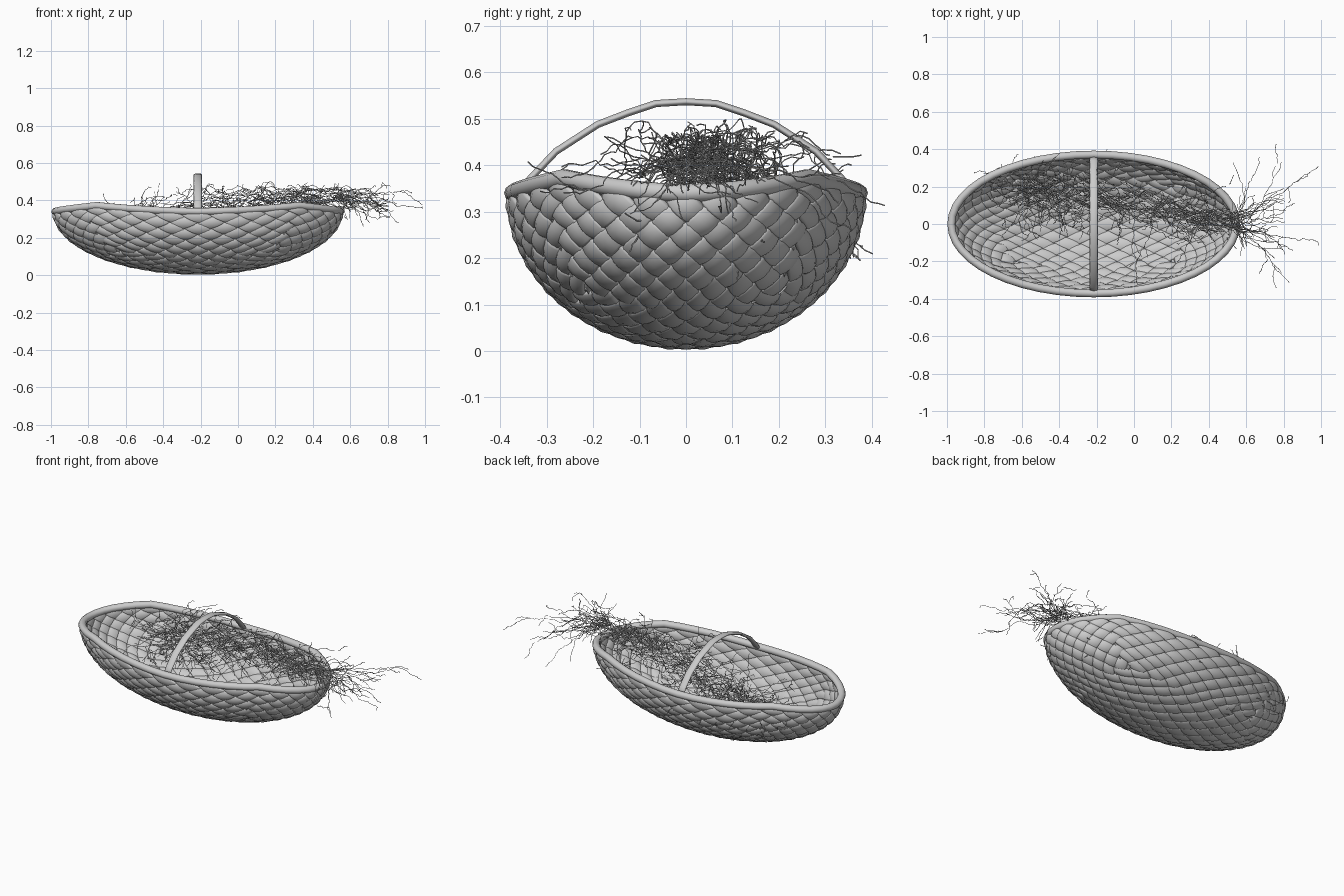
import bpy, bmesh, math, random
from mathutils import Vector as V

if "Cube" in bpy.data.objects:
    bpy.data.objects.remove(bpy.data.objects["Cube"])

random.seed(7)
CX, A, B, C, ZC = -0.215, 0.763, 0.374, 0.335, 0.353   # basket centre and radii
N = 8                                                  # weave cells per side


def material(name, rgb):
    m = bpy.data.materials.new(name)
    m.diffuse_color = (*rgb, 1)
    m.use_nodes = True
    m.node_tree.nodes["Principled BSDF"].inputs["Base Color"].default_value = m.diffuse_color
    return m


wicker = material("light grey wicker", (0.6, 0.6, 0.6))


def loft(bm, rings, loop=False):
    """Skin a list of cross-section rings."""
    rows = [[bm.verts.new(p) for p in r] for r in rings]
    k = len(rows[0])
    for a, b in zip(rows, rows[1:] + (rows[:1] if loop else [])):
        for i in range(k):
            bm.faces.new((a[i], a[(i + 1) % k], b[(i + 1) % k], b[i]))
    if not loop:
        bm.faces.new(rows[0][::-1])
        bm.faces.new(rows[-1])


def finish(name, bm, mat):
    bmesh.ops.recalc_face_normals(bm, faces=bm.faces)
    for f in bm.faces:
        f.smooth = True
    me = bpy.data.meshes.new(name)
    bm.to_mesh(me)
    bm.free()
    me.materials.append(mat)
    ob = bpy.data.objects.new(name, me)
    bpy.context.collection.objects.link(ob)


def lift(t):
    """Rim rises towards the four diagonal corners."""
    d = abs(((t - math.pi / 4) % (math.pi / 2) + math.pi / 4) % (math.pi / 2) - math.pi / 4)
    return 0.032 * (1 - d / (math.pi / 4)) ** 1.5


def shell(n, u, v, a, b, off):
    """Point on the rounded-cube bowl, pushed out by off."""
    d = (n + u * math.tan(a * math.pi / 4) + v * math.tan(b * math.pi / 4)).normalized()
    if d.z > 0:
        d.z = 0
        d.normalize()
    p = V((A * d.x, B * d.y, C * d.z))
    nor = V((d.x / A, d.y / B, d.z / C)).normalized()
    p += nor * off
    p.z += ZC + lift(math.atan2(d.y, d.x)) * max(0, 1 + d.z * 2) - 0.01 * (1 + d.z)
    p.x += CX
    return p


# woven bowl: diagonal strips cross at every cell edge, alternately over and under
X, Y, Z = V((1, 0, 0)), V((0, 1, 0)), V((0, 0, 1))
faces = [(-Y, X, Z, N // 2), (X, Y, Z, N // 2), (Y, -X, Z, N // 2), (-X, -Y, Z, N // 2), (-Z, X, -Y, N)]
for name, layer in (("outer_weave", 1), ("inner_weave", -1)):
    bm = bmesh.new()
    for n, u, v, rows in faces:
        first = 1 if rows == N else 0
        crossings = [(i + 0.5, j, 1) for i in range(N) for j in range(first, rows)]
        crossings += [(i, j + 0.5, -1) for i in range(first, N) for j in range(rows)]
        for i, j, side in crossings:
            a0, b0 = -1 + 2 * i / N, -1 + 2 * j / N
            rings = []
            for k in range(7):
                s = -1 + k / 3
                w = 0.30 * math.sqrt(1 - 0.45 * s * s)
                h = -0.003 + 0.012 * math.cos(s * math.pi / 2)
                ring = []
                for q in range(8):
                    t = q * math.pi / 4
                    c, l = w * math.cos(t), s * 0.42
                    ring.append(shell(n, u, v, a0 + (l - c) * 2 / N, b0 + side * layer * (l + c) * 2 / N,
                                      layer * h + 0.008 * math.sin(t)))
                rings.append(ring)
            loft(bm, rings)
    finish(name, bm, wicker)

# rim tube
bm = bmesh.new()
rings = []
for k in range(48):
    t = k * math.tau / 48
    c = V((CX + 0.762 * math.cos(t), 0.371 * math.sin(t), 0.34 + lift(t)))
    out = V((math.cos(t) / A, math.sin(t) / B, 0)).normalized()
    rings.append([c + out * 0.021 * math.cos(q * math.pi / 5) + Z * 0.02 * math.sin(q * math.pi / 5)
                  for q in range(10)])
loft(bm, rings, True)
finish("rim", bm, wicker)

# flattened carrying handle
half = [(-0.365, 0.33), (-0.335, 0.372), (-0.28, 0.43), (-0.19, 0.488), (-0.125, 0.513), (-0.065, 0.533)]
path = half + [(0, 0.537)] + [(-y, z) for y, z in half[::-1]]
bm = bmesh.new()
rings = []
for k, (y, z) in enumerate(path):
    p, q = path[max(k - 1, 0)], path[min(k + 1, len(path) - 1)]
    nor = V((0, p[1] - q[1], q[0] - p[0])).normalized()
    rings.append([V((CX, y, z)) + X * 0.022 * math.cos(t * math.pi / 5) + nor * 0.008 * math.sin(t * math.pi / 5)
                  for t in range(10)])
loft(bm, rings)
finish("handle", bm, wicker)


# bundle of dry twigs
def rnd(s):
    return V([random.gauss(0, s) for _ in range(3)])


def curve_object(name, radius):
    cu = bpy.data.curves.new(name, 'CURVE')
    cu.dimensions = '3D'
    cu.bevel_depth = radius
    cu.bevel_resolution = 0
    cu.materials.append(wicker)
    bpy.context.collection.objects.link(bpy.data.objects.new(name, cu))
    return cu


def strand(cu, p, d, length, wiggle, branch=0.0):
    """Crooked twig that may sprout side shoots and bends back below the top of the bundle."""
    step = 0.014
    d = d.normalized()
    pts = []
    for _ in range(max(3, int(length / step))):
        pts.append(p.copy())
        d = (d + rnd(wiggle)).normalized()
        if p.z > 0.46:
            d.z -= 0.3
        p = p + (d + rnd(0.3)) * step
        p.x = min(p.x, 0.985)
        p.z = min(p.z, 0.5)
        if random.random() < branch:
            strand(cu, p.copy(), d + rnd(0.5), length * 0.35, wiggle)
    sp = cu.splines.new('POLY')
    sp.points.add(len(pts) - 1)
    for a, b in zip(sp.points, pts):
        a.co = (*b, 1)


axis = [V(p) for p in ((-0.66, 0.21, 0.25), (-0.3, 0.15, 0.32), (0.05, 0.09, 0.385), (0.35, 0.04, 0.41), (0.6, 0.0, 0.42))]
radii = [0.04, 0.05, 0.045, 0.035, 0.016]

bundle = curve_object("twig_bundle", 0.0015)
for _ in range(300):
    t = random.random() * 3.5
    k = int(t)
    f = t - k
    c = axis[k].lerp(axis[k + 1], f)
    r = radii[k] * (1 - f) + radii[k + 1] * f
    strand(bundle, c + rnd(r) * 0.9, (axis[k + 1] - axis[k]).normalized() * random.choice((1, 1, -0.7)) + rnd(0.2),
           random.uniform(0.12, 0.28), 0.2, 0.05)

fan = curve_object("twig_fan", 0.0014)
for k in range(26):
    ang = random.uniform(-0.75, 0.75)
    strand(fan, V((0.52, 0, 0.415)) + rnd(0.014), V((math.cos(ang), math.sin(ang), random.gauss(0, 0.1))),
           random.uniform(0.2, 0.46), 0.11, 0.09)
strand(fan, V((0.53, 0, 0.42)), V((1, -0.3, 0)), 0.55, 0.03, 0.1)
strand(fan, V((0.53, 0, 0.42)), V((1, 0.4, 0)), 0.5, 0.03, 0.1)

# loose strays at the buried end, some poking through the weave
strays = curve_object("twig_strays", 0.0014)
for _ in range(34):
    p = V((random.uniform(-0.62, -0.2), random.uniform(0.03, 0.2), random.uniform(0.2, 0.32)))
    strand(strays, p, V((random.gauss(-0.1, 0.4), random.choice((-1, -1, 0.5)), random.gauss(-0.1, 0.3))),
           random.uniform(0.12, 0.24), 0.18, 0.06)
for k in range(6):
    strand(strays, V((-0.65 + 0.1 * k, 0.33, 0.26)), V((0.1, 0.5, -0.7)), 0.1, 0.14, 0.06)
strand(strays, V((0.0, 0.02, 0.4)), V((0, -1, 0.05)), 0.3, 0.06, 0.08)
strand(strays, V((0.1, 0.0, 0.4)), V((0.1, -1, 0.0)), 0.26, 0.06, 0.08)
